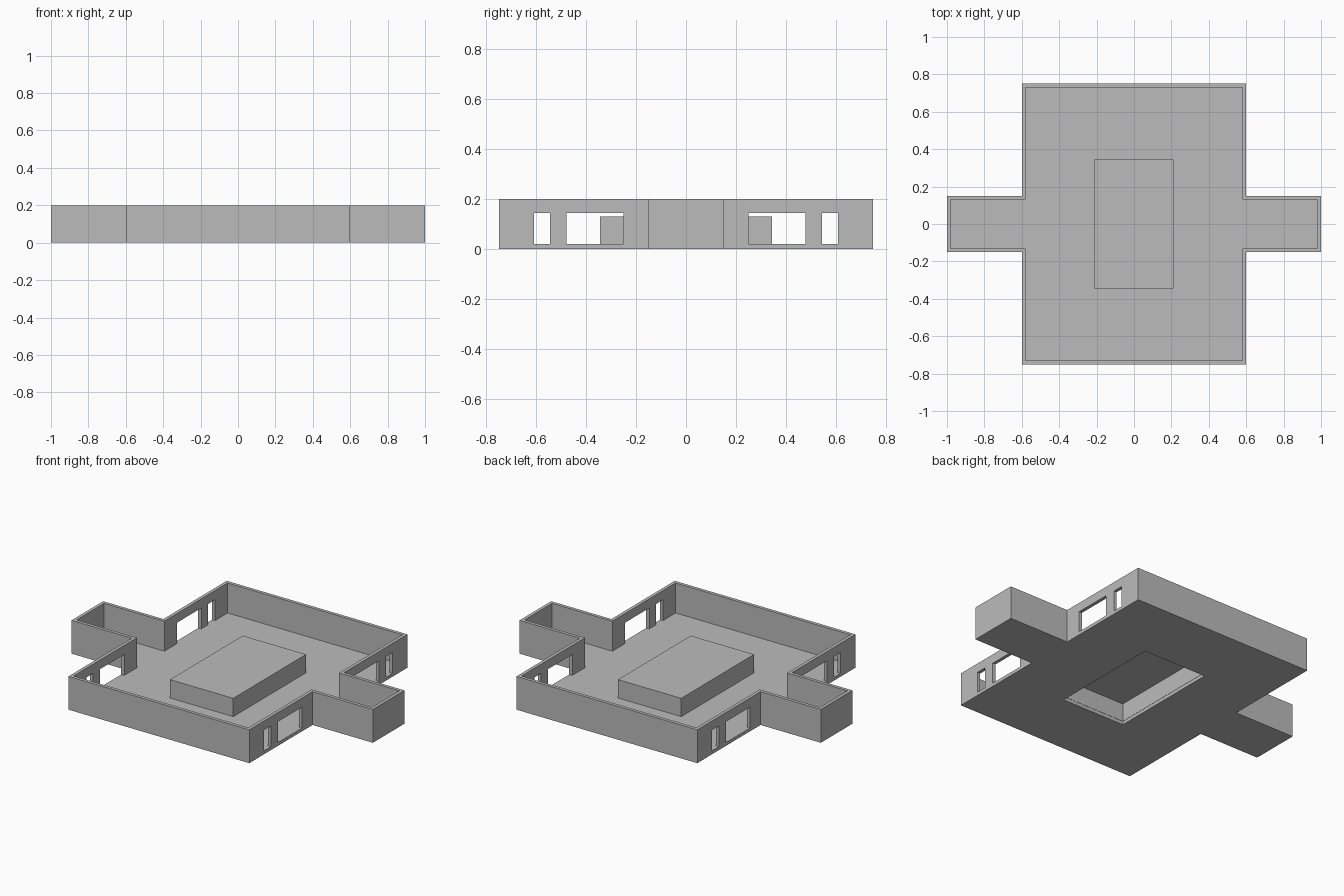
import bpy
import bmesh

if "Cube" in bpy.data.objects:
    bpy.data.objects.remove(bpy.data.objects["Cube"], do_unlink=True)

WALL, FLOOR, HEIGHT = 0.02, 0.02, 0.2

grey = bpy.data.materials.new("plain grey")
grey.use_nodes = True
colour = (0.5, 0.5, 0.5, 1)
grey.diffuse_color = colour
grey.node_tree.nodes["Principled BSDF"].inputs["Base Color"].default_value = colour


def prism(name, outline, z0, z1, open_bottom=False):
    """Extrude a flat outline from z0 to z1."""
    bm = bmesh.new()
    base = bm.faces.new([bm.verts.new((x, y, z0)) for x, y in outline])
    new = bmesh.ops.extrude_face_region(bm, geom=[base], use_keep_orig=True)["geom"]
    top = [v for v in new if isinstance(v, bmesh.types.BMVert)]
    bmesh.ops.translate(bm, verts=top, vec=(0, 0, z1 - z0))
    bmesh.ops.recalc_face_normals(bm, faces=bm.faces)
    if open_bottom:
        low = [f for f in bm.faces if all(v.co.z < z0 + 0.001 for v in f.verts)]
        bmesh.ops.delete(bm, geom=low, context="FACES_ONLY")
    mesh = bpy.data.meshes.new(name)
    bm.to_mesh(mesh)
    bm.free()
    mesh.materials.append(grey)
    obj = bpy.data.objects.new(name, mesh)
    bpy.context.collection.objects.link(obj)
    return obj


def rect(x0, x1, y0, y1):
    return [(x0, y0), (x1, y0), (x1, y1), (x0, y1)]


def cross(inset):
    """Main hall outline with a wing on each side."""
    hx, hy, wx, wy = 0.6 - inset, 0.75 - inset, 1 - inset, 0.15 - inset
    half = [(hx, -hy), (hx, -wy), (wx, -wy), (wx, wy), (hx, wy), (hx, hy)]
    return half + [(-x, -y) for x, y in half]


def cut(target, cutter):
    """Subtract the cutter, then remove it."""
    mod = target.modifiers.new("cut", "BOOLEAN")
    mod.operation = "DIFFERENCE"
    mod.solver = "EXACT"
    mod.object = cutter
    bpy.context.view_layer.objects.active = target
    bpy.ops.object.modifier_apply(modifier=mod.name)
    bpy.data.objects.remove(cutter, do_unlink=True)


# Floor and walls
building = prism("floor_and_walls", cross(0), 0, HEIGHT)
cut(building, prism("room_cutter", cross(WALL), FLOOR, HEIGHT + 0.1))

# A wide and a narrow opening in each side wall, front and back
for sx in (-1, 1):
    for sy in (-1, 1):
        for near, far in ((0.25, 0.48), (0.545, 0.61)):
            xs = sorted((sx * 0.56, sx * 0.64))
            ys = sorted((sy * near, sy * far))
            cut(building, prism("opening_cutter", rect(*xs, *ys), FLOOR, 0.145))

# Central platform, hollow from below
platform = rect(-0.21, 0.21, -0.345, 0.345)
cut(building, prism("recess_cutter", platform, -0.1, 0.1))
block = prism("central_platform", platform, FLOOR, 0.13, open_bottom=True)
shell = block.modifiers.new("thin shell", "SOLIDIFY")
shell.thickness = 0.002
shell.offset = -1
